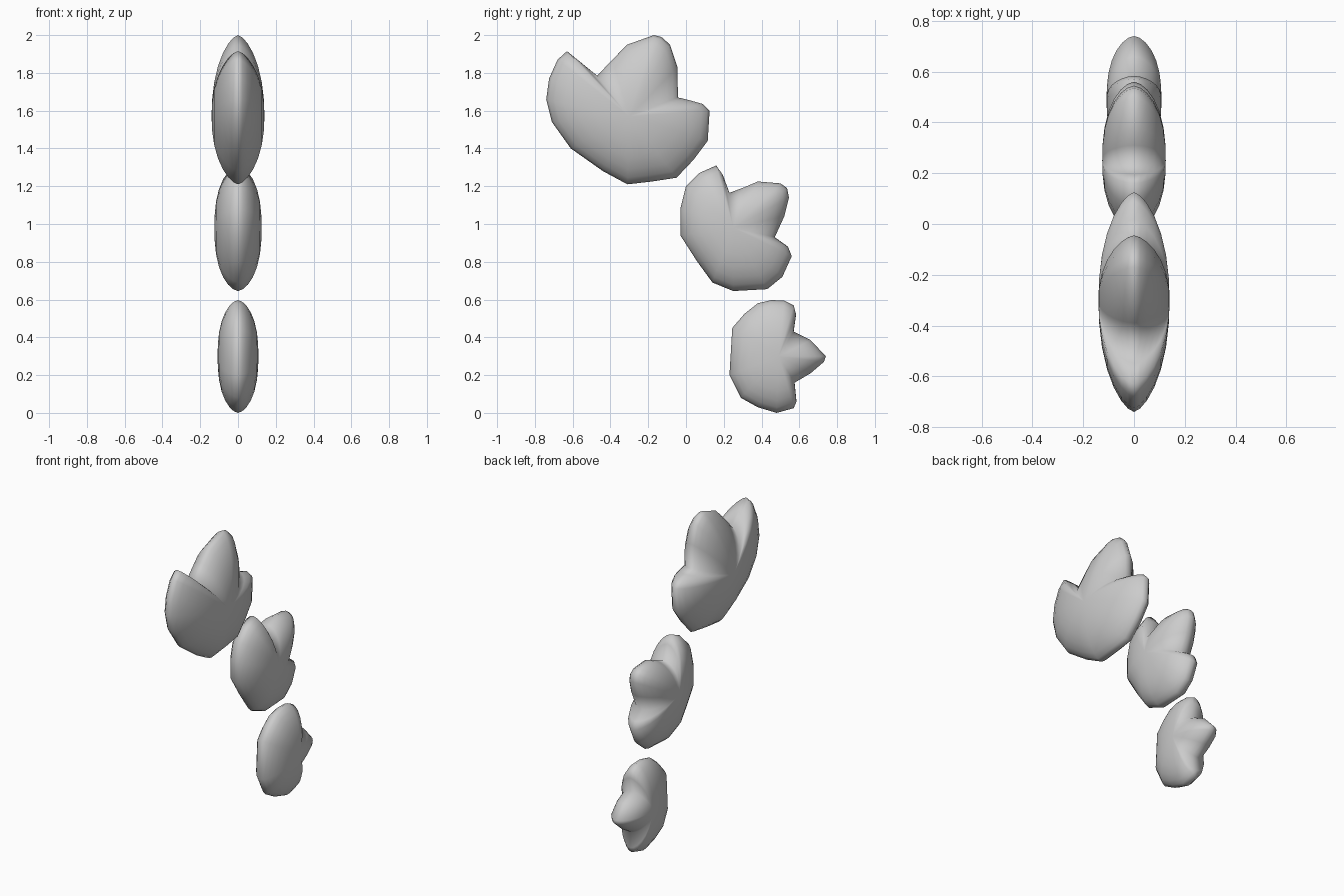
import bpy, bmesh

RINGS = (0.97, 0.9, 0.78, 0.62, 0.42, 0.2)


def leaf_plate(name, outline, centre, half_width, power, fullness):
    """Pillow-shaped plate: the (y, z) outline shrinks to its centre as it swells in x."""
    bm = bmesh.new()
    cy, cz = centre
    rim = [bm.verts.new((0, y, z)) for y, z in outline]
    n = len(rim)
    for side in (-1, 1):
        last = rim
        for s in RINGS:
            x = side * half_width * (1 - s ** power) ** fullness
            ring = [bm.verts.new((x, cy + (y - cy) * s, cz + (z - cz) * s))
                    for y, z in outline]
            for i in range(n):
                j = (i + 1) % n
                bm.faces.new((last[i], last[j], ring[j], ring[i]))
            last = ring
        tip = bm.verts.new((side * half_width, cy, cz))
        for i in range(n):
            bm.faces.new((last[i], last[(i + 1) % n], tip))
    bmesh.ops.recalc_face_normals(bm, faces=bm.faces)
    for f in bm.faces:
        f.smooth = True
    mesh = bpy.data.meshes.new(name)
    bm.to_mesh(mesh)
    bm.free()
    obj = bpy.data.objects.new(name, mesh)
    bpy.context.collection.objects.link(obj)
    return obj


# Large upper plate with three lobes
leaf_plate("upper_plate", [
    (-.63, 1.915), (-.55, 1.85), (-.47, 1.785), (-.39, 1.87), (-.31, 1.95),
    (-.17, 2.0), (-.13, 1.99), (-.085, 1.95), (-.045, 1.83), (-.043, 1.67),
    (.02, 1.655), (.09, 1.635), (.125, 1.6), (.115, 1.44), (.04, 1.34),
    (-.05, 1.245), (-.18, 1.225), (-.31, 1.21), (-.44, 1.28), (-.61, 1.4),
    (-.71, 1.54), (-.74, 1.66), (-.725, 1.77), (-.68, 1.87)],
    (-.3, 1.57), .14, 2.2, .65)

# Middle plate
leaf_plate("middle_plate", [
    (.16, 1.31), (.195, 1.26), (.23, 1.165), (.31, 1.195), (.38, 1.225),
    (.5, 1.215), (.535, 1.19), (.545, 1.14), (.52, 1.04), (.47, .93),
    (.54, .88), (.56, .83), (.51, .72), (.43, .655), (.25, .645),
    (.14, .69), (.06, .8), (-.03, .94), (-.03, 1.08), (0, 1.2), (.07, 1.27)],
    (.25, .98), .125, 2.5, .6)

# Small lower plate
leaf_plate("lower_plate", [
    (.45, .597), (.52, .595), (.57, .57), (.583, .52), (.57, .43),
    (.66, .385), (.74, .3), (.73, .27), (.66, .21), (.575, .16),
    (.585, .06), (.57, .025), (.48, 0), (.38, .03), (.29, .08),
    (.23, .2), (.245, .45), (.31, .525), (.38, .58)],
    (.49, .3), .108, 2.5, .6)
